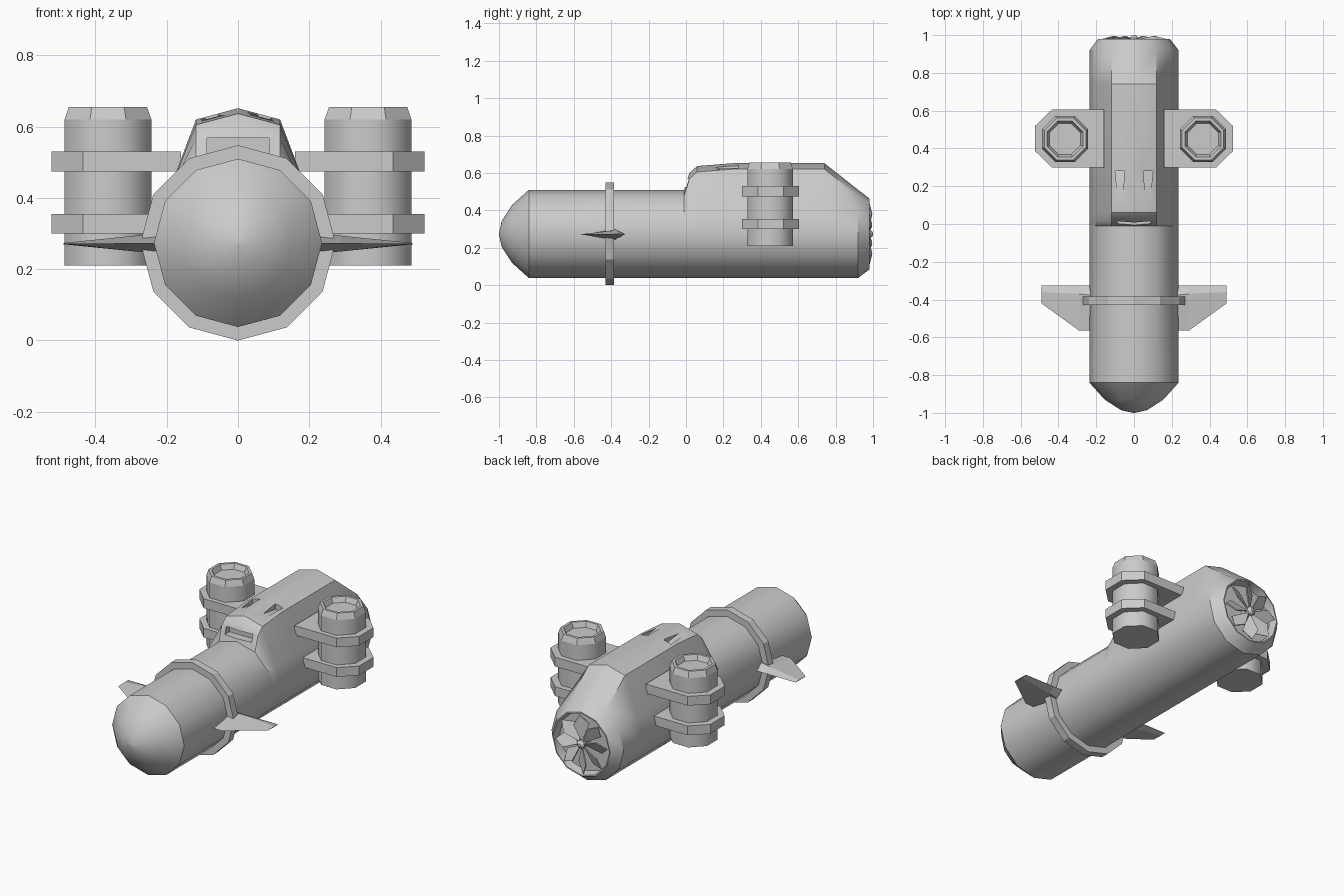
import bpy, bmesh
from math import sin, cos, pi, radians
from mathutils import Matrix

cube = bpy.data.objects.get("Cube")
if cube:
    bpy.data.objects.remove(cube, do_unlink=True)

grey = bpy.data.materials.new("hull_grey")
grey.use_nodes = True
grey.diffuse_color = (0.6, 0.6, 0.6, 1)
grey.node_tree.nodes["Principled BSDF"].inputs["Base Color"].default_value = (0.6, 0.6, 0.6, 1)

AXIS_Z = 0.274
R = 0.236


def finish(name, bm):
    """Turn a bmesh into a named grey object."""
    bmesh.ops.remove_doubles(bm, verts=bm.verts, dist=1e-5)
    bmesh.ops.recalc_face_normals(bm, faces=bm.faces)
    mesh = bpy.data.meshes.new(name)
    bm.to_mesh(mesh)
    bm.free()
    mesh.materials.append(grey)
    obj = bpy.data.objects.new(name, mesh)
    bpy.context.collection.objects.link(obj)
    return obj


def smooth(obj, angle):
    bpy.ops.object.select_all(action='DESELECT')
    obj.select_set(True)
    bpy.context.view_layer.objects.active = obj
    bpy.ops.object.shade_smooth_by_angle(angle=radians(angle))


def loft(bm, rings, closed=False):
    """Skin equal rings of points, capping the ends unless closed."""
    loops = [[bm.verts.new(p) for p in ring] for ring in rings]
    pairs = list(zip(loops, loops[1:]))
    if closed:
        pairs.append((loops[-1], loops[0]))
    for a, b in pairs:
        n = len(a)
        for i in range(n):
            j = (i + 1) % n
            bm.faces.new((a[i], a[j], b[j], b[i]))
    if not closed:
        bm.faces.new(loops[0])
        bm.faces.new(loops[-1])


def prism(name, outline, z0, z1):
    bm = bmesh.new()
    loft(bm, [[(x, y, z) for x, y in outline] for z in (z0, z1)])
    return finish(name, bm)


def hull_ring(y, r, lift=0):
    """Twelve-sided section whose top three points can be raised."""
    return [(r * sin(i * pi / 6), y,
             AXIS_Z + r * cos(i * pi / 6) + (lift if i in (0, 1, 11) else 0))
            for i in range(12)]


def mirrored(name, build):
    for side, sign in (("left", 1), ("right", -1)):
        build(side + "_" + name, sign)


# Hull: rounded nose, raised engine hump, recessed stern
sections = [(-1, 0.004, 0), (-0.985, 0.07, 0), (-0.93, 0.155, 0), (-0.84, R, 0),
            (-0.72, R, 0), (-0.01, R, 0), (0.018, R, 0.09), (0.06, R, 0.127),
            (0.25, R, 0.142), (0.74, R, 0.142), (0.92, R, 0), (0.98, 0.19, 0),
            (0.98, 0.183, 0), (0.93, 0.175, 0)]
bm = bmesh.new()
loft(bm, [hull_ring(*s) for s in sections])
hull = finish("hull", bm)

# Front slot and two ramped top vents cut into the hump
cutters = [prism("slot_cutter", [(-0.087, -0.05), (0.087, -0.05), (0.087, 0.045), (-0.087, 0.045)],
                 0.525, 0.568)]
for sign in (1, -1):
    bm = bmesh.new()
    loft(bm, [[(sign * 0.06, 0.13, 0.633), (sign * 0.085, 0.13, 0.627),
               (sign * 0.085, 0.13, 0.7), (sign * 0.06, 0.13, 0.7)],
              [(sign * 0.05, 0.28, 0.605), (sign * 0.1, 0.28, 0.595),
               (sign * 0.1, 0.28, 0.7), (sign * 0.05, 0.28, 0.7)]])
    cutters.append(finish("vent_cutter", bm))
for cutter in cutters:
    mod = hull.modifiers.new("cut", 'BOOLEAN')
    mod.operation = 'DIFFERENCE'
    mod.solver = 'EXACT'
    mod.object = cutter
bpy.context.view_layer.update()
cut_mesh = bpy.data.meshes.new_from_object(
    hull.evaluated_get(bpy.context.evaluated_depsgraph_get()))
hull.modifiers.clear()
hull.data = cut_mesh
for cutter in cutters:
    bpy.data.objects.remove(cutter, do_unlink=True)
smooth(hull, 35)

# Collar around the forward hull
bm = bmesh.new()
loft(bm, [hull_ring(-0.43, 0.274), hull_ring(-0.385, 0.274),
          hull_ring(-0.385, 0.23), hull_ring(-0.43, 0.23)], closed=True)
finish("collar", bm)


# Diving fins with a diamond section thinning to the tip
def fin(name, s):
    bm = bmesh.new()
    loft(bm, [[(s * x, lead, 0.272), (s * x, ridge, 0.272 + t),
               (s * x, -0.325, 0.272), (s * x, ridge, 0.272 - t)]
              for x, lead, ridge, t in ((0.2, -0.565, -0.38, 0.03),
                                        (0.29, -0.565, -0.37, 0.022),
                                        (0.49, -0.42, -0.36, 0.002))])
    finish(name, bm)


mirrored("fin", fin)


# Side thrusters: octagonal barrels with chamfered, hollowed tops
def thruster(name, s):
    bm = bmesh.new()
    rings = []
    for r, z in ((0.122, 0.21), (0.122, 0.62), (0.11, 0.655),
                 (0.095, 0.655), (0.082, 0.625)):
        k = r / cos(pi / 8)
        rings.append([(s * 0.365 + k * cos((i + 0.5) * pi / 4),
                       0.45 + k * sin((i + 0.5) * pi / 4), z) for i in range(8)])
    loft(bm, rings)
    obj = finish(name, bm)
    for face in obj.data.polygons:
        face.use_smooth = abs(face.normal.z) < 0.01


mirrored("thruster", thruster)


# Brackets holding the thrusters
def brackets(name, s):
    outline = [(0.16, 0.3), (0.435, 0.3), (0.523, 0.385),
               (0.523, 0.52), (0.435, 0.605), (0.16, 0.605)]
    for level, z in (("lower", 0.3), ("upper", 0.475)):
        prism(level + "_" + name, [(s * x, y) for x, y in outline], z, z + 0.055)


mirrored("bracket", brackets)

# Stern propeller with eight pitched leaf blades
bm = bmesh.new()
for i in range(8):
    turn = Matrix.Translation((0, 0, AXIS_Z)) @ Matrix.Rotation(i * pi / 4, 4, 'Y')
    leaf = [(0, 0.975, 0.01), (0.04, 0.996, 0.11), (0.012, 0.98, 0.17), (-0.035, 0.955, 0.12)]
    vs = [bm.verts.new(p) for p in leaf]
    bm.faces.new(vs)
    bmesh.ops.transform(bm, matrix=turn, verts=vs)
propeller = finish("propeller", bm)
propeller.modifiers.new("thickness", 'SOLIDIFY').thickness = 0.006

bm = bmesh.new()
loft(bm, [hull_ring(0.925, 0.025), hull_ring(0.985, 0.025), hull_ring(1.0, 0.01)])
finish("propeller_hub", bm)
